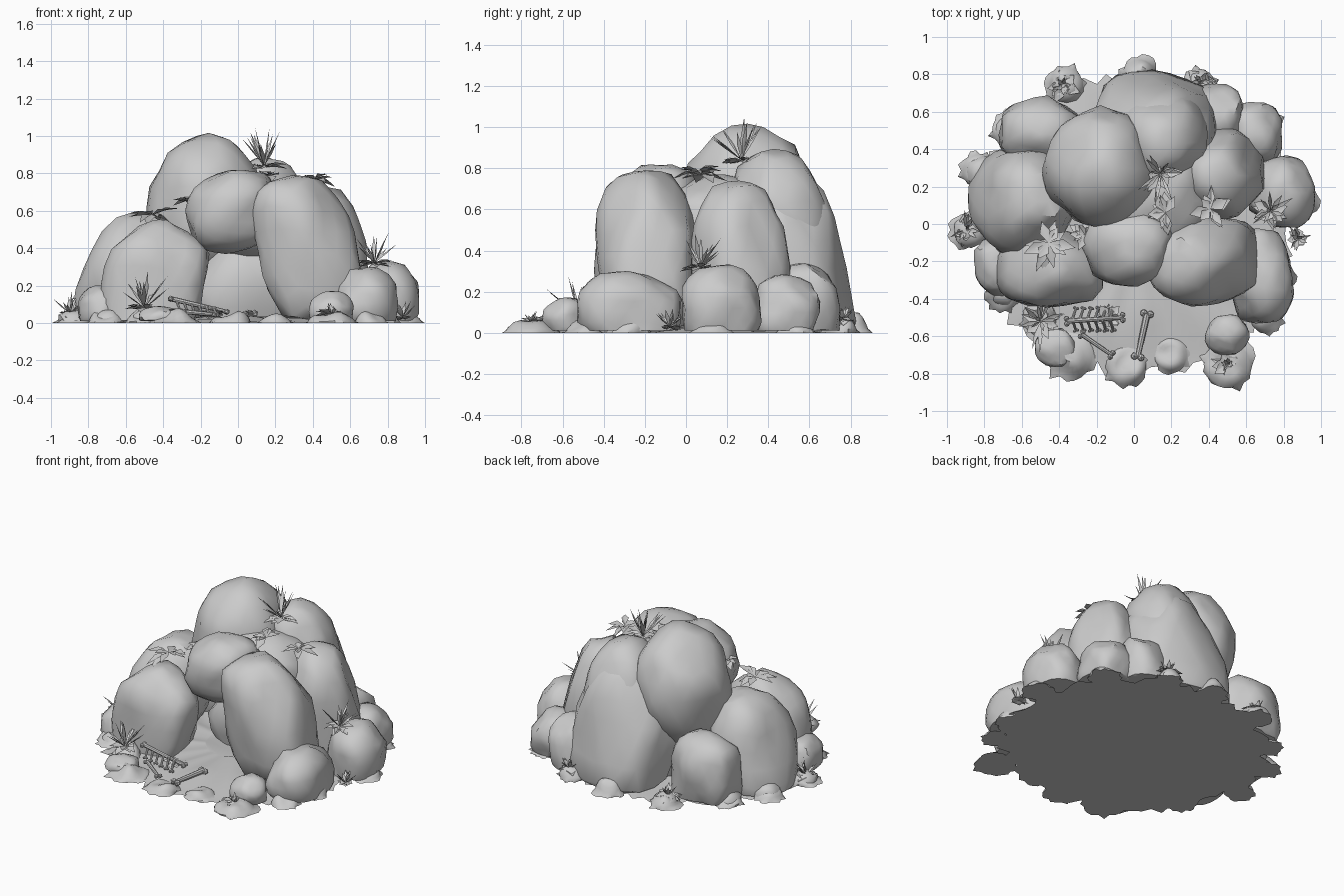
import bpy, bmesh, math, random
from mathutils import Vector, noise

cube = bpy.data.objects.get("Cube")
if cube:
    bpy.data.objects.remove(cube)

random.seed(7)
stone = bpy.data.materials.new("stone grey")
stone.use_nodes = True
GREY = (0.6, 0.6, 0.6, 1)
stone.diffuse_color = GREY
stone.node_tree.nodes["Principled BSDF"].inputs["Base Color"].default_value = GREY


def finish(name, bm, sharp=40):
    """Turn a bmesh into a smooth-shaded object with sharp creases."""
    bmesh.ops.recalc_face_normals(bm, faces=bm.faces)
    mesh = bpy.data.meshes.new(name)
    bm.to_mesh(mesh)
    bm.free()
    mesh.materials.append(stone)
    obj = bpy.data.objects.new(name, mesh)
    bpy.context.collection.objects.link(obj)
    bpy.ops.object.select_all(action='DESELECT')
    obj.select_set(True)
    bpy.context.view_layer.objects.active = obj
    bpy.ops.object.shade_smooth_by_angle(angle=math.radians(sharp))
    return obj


def random_direction(low=-1, high=1):
    a = random.uniform(0, math.tau)
    z = random.uniform(low, high)
    r = math.sqrt(max(0, 1 - z * z))
    return Vector((r * math.cos(a), r * math.sin(a), z))


def boulder(name, center, radii, lean_x=0, lean_y=0, boxy=2.5, detail=3):
    """Rounded block with chipped planes, flattened where it meets the ground."""
    bm = bmesh.new()
    bmesh.ops.create_icosphere(bm, subdivisions=detail, radius=1)
    chips = [(random_direction(-0.4, 0.9), random.uniform(0.87, 0.96)) for _ in range(12)]
    seed = random_direction() * 9
    for v in bm.verts:
        p = v.co.copy()
        p /= sum(abs(c) ** boxy for c in p) ** (1 / boxy)
        for d, limit in chips:
            over = p.dot(d) - limit
            if over > 0:
                p -= d * over * 0.85
        p *= 1.01 + 0.06 * noise.noise(p * 2 + seed) + 0.045 * noise.noise(p * 4 + seed)
        x, y, z = (c * r for c, r in zip(p, radii))
        v.co = (center[0] + x + lean_x * z, center[1] + y + lean_y * z,
                max(0.012, center[2] + z))
    return finish(name, bm)


# Big boulders that make the arch and the mound
boulder("peak_boulder", (-.18, .3, .62), (.31, .32, .39), lean_x=.06, boxy=2.05)
boulder("rear_upper_boulder", (.14, .46, .55), (.26, .25, .33), lean_y=-.1, boxy=2.2)
boulder("rear_boulder", (.1, .54, .32), (.36, .25, .5), lean_y=-.2)
boulder("right_large_boulder", (-.6, .12, .18), (.27, .3, .41), lean_x=.2, boxy=2.3)
boulder("right_front_boulder", (-.45, -.24, .2), (.28, .22, .35), lean_x=.14, boxy=2.8)
boulder("arch_pillar", (.37, -.19, .38), (.27, .26, .4), lean_x=-.2, boxy=2.9)
boulder("arch_lintel", (-.03, -.12, .6), (.25, .21, .22), lean_x=.15, boxy=2.3)
boulder("left_large_boulder", (.47, .26, .32), (.22, .24, .42), lean_x=-.12)
boulder("cave_roof", (.1, .12, .56), (.32, .26, .21))

# Low boulders standing on the ground: name, x, y, half widths, top
LOW_BOULDERS = [
    ("cave_back_wall", .04, .24, .34, .3, .47),
    ("left_side_boulder", .79, .17, .18, .2, .33),
    ("left_front_boulder", .68, -.28, .18, .25, .3),
    ("left_back_boulder", .64, .48, .16, .17, .28),
    ("back_left_boulder", .44, .58, .16, .17, .34),
    ("back_right_boulder", -.5, .48, .24, .2, .42),
    ("right_outer_boulder", -.74, -.22, .12, .16, .2),
    ("front_left_stone", .5, -.59, .12, .11, .17),
    ("front_right_stone", -.42, -.66, .11, .1, .09),
]
for name, x, y, rx, ry, top in LOW_BOULDERS:
    boulder(name, (x, y, top * .35), (rx, ry, top * .65))


def jagged_patch(name, x, y, rx, ry, height=.03, points=24, rough=.15):
    """Low rumpled patch with a ragged rim and a closed flat underside."""
    bm = bmesh.new()
    rings = []
    jag = [1 - random.random() * rough for _ in range(points)]
    for f in (1, .93, .85, .7, .5, .25):
        ring = []
        for i in range(points):
            a = math.tau * i / points
            k = f * (jag[i] if f == 1 else 1 - rough * .6)
            px, py = x + rx * k * math.cos(a), y + ry * k * math.sin(a)
            bump = 1 + 1.2 * noise.noise((px * 8, py * 8, 1))
            ring.append(bm.verts.new((px, py, height * (1 - f ** 4) * bump)))
        rings.append(ring)
    for outer, inner in zip(rings, rings[1:]):
        for i in range(points):
            j = (i + 1) % points
            bm.faces.new((outer[i], outer[j], inner[j], inner[i]))
    bm.faces.new(rings[-1])
    bm.faces.new(rings[0][::-1])
    return finish(name, bm)


jagged_patch("ground", 0, 0, .89, .84, points=90, rough=.1)

# Ring of rubble, each on a ragged moss pad: angle and distance
RUBBLE = [(-20, .8), (8, .88), (38, .86), (65, .8), (88, .78), (116, .82),
          (143, .82), (161, .86), (182, .87), (208, .78), (225, .7)]
for i, (deg, r) in enumerate(RUBBLE):
    x, y = r * math.cos(math.radians(deg)), r * math.sin(math.radians(deg))
    s = random.uniform(.07, .1)
    boulder(f"rubble_{i}", (x, y, .01), (s, s, s * random.uniform(.6, 1)), detail=2)
    jagged_patch(f"moss_pad_{i}", x * 1.02, y * 1.02, .12, .12, .06, 22, .32)

# Flat moss along the front edge: x, y, radius
for i, (x, y, r) in enumerate([(.5, -.75, .17), (-.34, -.7, .17), (-.04, -.76, .14),
                               (.2, -.7, .12), (.71, -.5, .11)]):
    jagged_patch(f"front_moss_{i}", x, y, r, r, .045, 22, .32)


def tuft(name, base, length, width, count, low, high, droop):
    """Spray of folded pointed leaves growing from one spot."""
    bm = bmesh.new()
    root = Vector(base)
    for _ in range(count):
        d = random_direction(low, high)
        side = d.cross(Vector((0, 0, 1))).normalized() * width * random.uniform(.6, 1)
        size = length * random.uniform(.55, 1)
        middle = root + d * size * .5
        tip = root + d * size - Vector((0, 0, size * droop))
        fold = d.cross(side).normalized() * width * .4
        a, b, c, e, t = (bm.verts.new(p) for p in
                         (root, middle + side, middle + fold, middle - side, tip))
        for face in ((a, b, c), (a, c, e), (b, t, c), (c, t, e)):
            bm.faces.new(face)
    return finish(name, bm, 60)


# Plants: base, leaf reach, grass height (zero for leaves alone)
PLANTS = [((.14, .27, .84), .13, .23), ((.73, .07, .32), .11, .19),
          ((-.9, -.03, .05), .1, .14), ((-.5, -.52, .08), .13, .23),
          ((-.38, .74, .06), .11, .1), ((.36, .76, .06), .1, .09),
          ((.5, -.75, .05), .1, .07), ((.88, -.08, .03), .07, .11),
          ((.17, .06, .79), .14, 0), ((.41, .08, .77), .14, 0),
          ((-.46, -.1, .58), .17, 0), ((-.26, -.06, .66), .11, 0),
          ((-.14, -.5, .05), .09, 0)]
for i, (base, reach, height) in enumerate(PLANTS):
    tuft(f"leaves_{i}", base, reach, .035, 12, -.1, .5, .25)
    if height:
        tuft(f"grass_{i}", base, height, .013, 14, .6, 1, .04)


def bone(name, start, end, r):
    """Slim shaft that flares to a pair of knobs at each end."""
    start, end = Vector(start), Vector(end)
    axis = end - start
    bm = bmesh.new()
    turn = axis.to_track_quat('Z', 'Y').to_matrix().to_4x4()
    turn.translation = (start + end) / 2
    bmesh.ops.create_cone(bm, cap_ends=True, segments=8, radius1=r, radius2=r * .8,
                          depth=axis.length, matrix=turn)
    side = axis.cross(Vector((0, 0, 1))).normalized() * r
    for p in (start, end):
        for s in (-1, 1):
            made = bmesh.ops.create_icosphere(bm, subdivisions=1, radius=r * 1.2)
            bmesh.ops.translate(bm, verts=made["verts"], vec=p + side * s)
    return finish(name, bm)


bone("long_bone", (-.28, -.59, .06), (-.12, -.7, .045), .013)
bone("thick_bone", (.07, -.48, .05), (.02, -.71, .045), .018)

# Spine and ribs of a skeleton lying by the cave mouth
bone("spine", (-.36, -.52, .13), (-.06, -.5, .06), .014)
for i in range(6):
    x = -.33 + i * .04
    z = .12 - i * .008
    for s in (-1, 1):
        bone(f"rib_{i}_{s}", (x, -.51, z), (x + .02, -.51 + s * .06, z - .05), .008)
